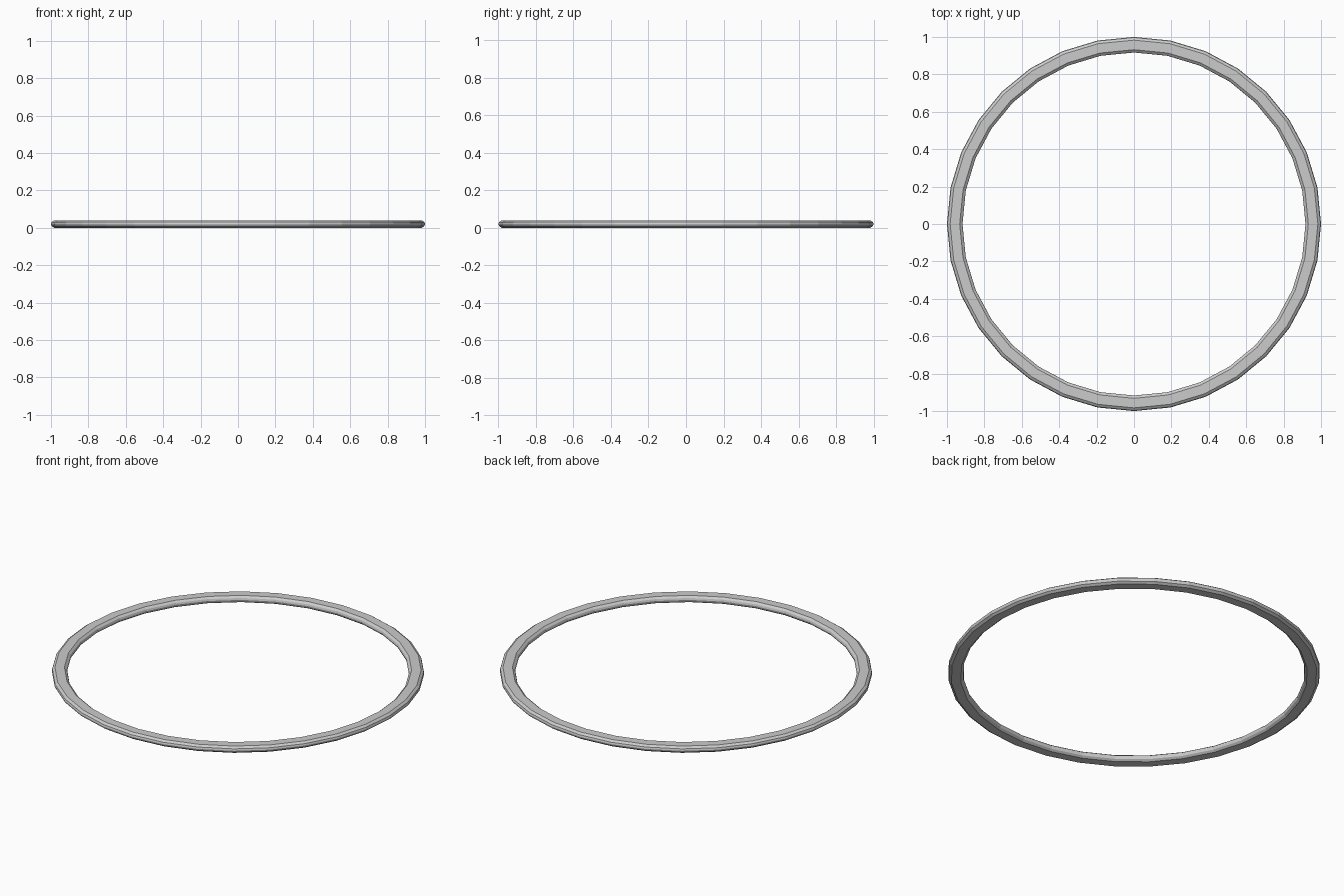
import bpy, bmesh, math

if "Cube" in bpy.data.objects:
    bpy.data.objects.remove(bpy.data.objects["Cube"])

SEGMENTS = 32
# Cross-section of the band: flat top and bottom with chamfered corners (radius, height)
PROFILE = [(0.932, 0.0), (0.983, 0.0), (0.997, 0.010), (1.0, 0.020), (0.997, 0.030),
           (0.983, 0.04), (0.932, 0.04), (0.920, 0.030), (0.917, 0.020), (0.920, 0.010)]


def lathe_ring(name, profile, segments):
    bm = bmesh.new()
    loops = []
    for i in range(segments):
        a = 2 * math.pi * i / segments
        loops.append([bm.verts.new((r * math.cos(a), r * math.sin(a), z)) for r, z in profile])
    n = len(profile)
    for i in range(segments):
        p, q = loops[i], loops[(i + 1) % segments]
        for j in range(n):
            k = (j + 1) % n
            bm.faces.new((p[j], q[j], q[k], p[k]))
    bmesh.ops.recalc_face_normals(bm, faces=bm.faces)
    mesh = bpy.data.meshes.new(name)
    bm.to_mesh(mesh)
    bm.free()
    obj = bpy.data.objects.new(name, mesh)
    bpy.context.collection.objects.link(obj)
    return obj


# Flat-shaded faceted ring
lathe_ring("ring_band", PROFILE, SEGMENTS)
